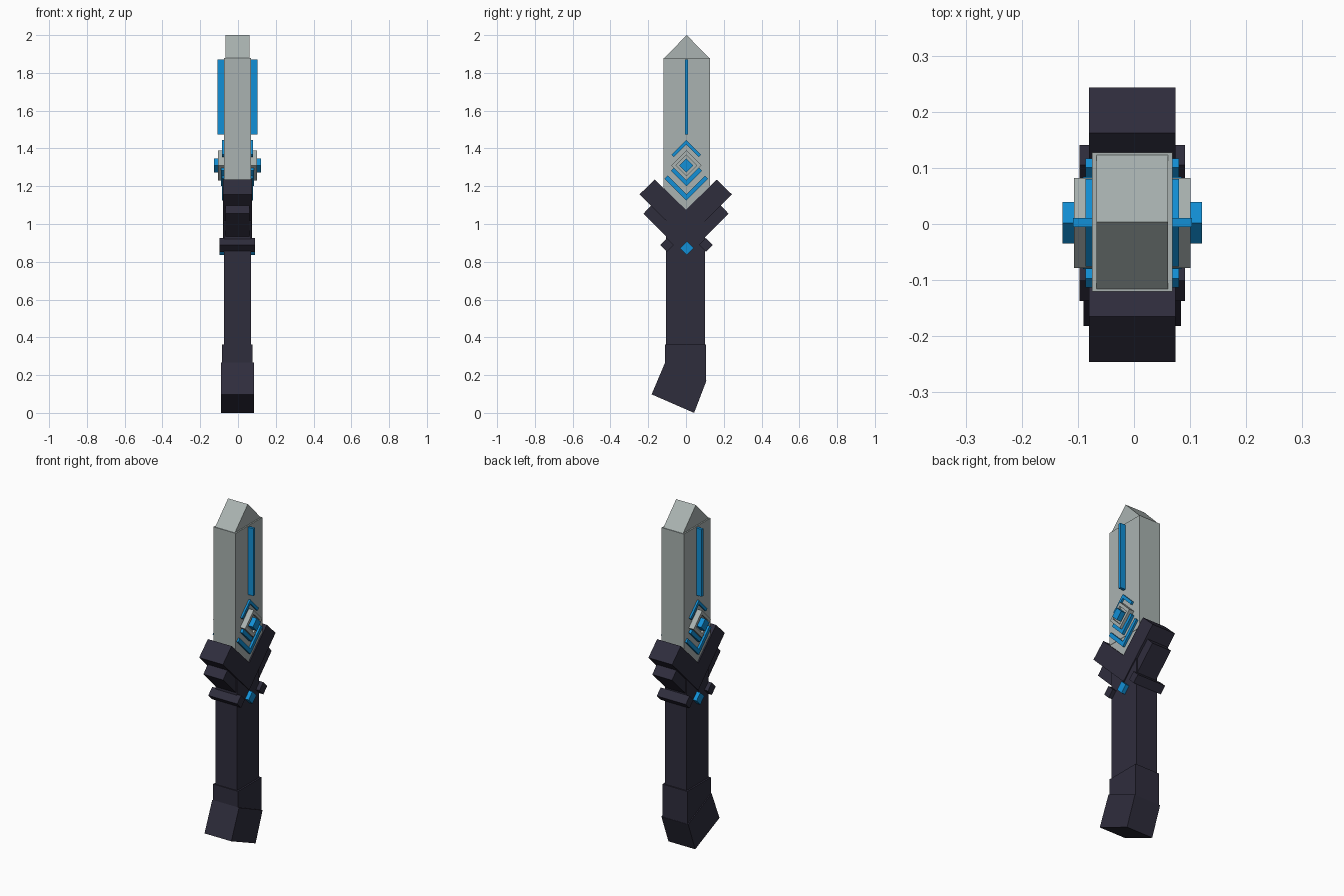
import bpy, bmesh

if "Cube" in bpy.data.objects:
    bpy.data.objects.remove(bpy.data.objects["Cube"])


def material(name, rgb):
    m = bpy.data.materials.new(name)
    m.diffuse_color = (*rgb, 1)
    m.use_nodes = True
    m.node_tree.nodes["Principled BSDF"].inputs["Base Color"].default_value = m.diffuse_color
    return m


STEEL = material("pale steel", (0.40, 0.45, 0.44))
DARK = material("dark violet grey", (0.028, 0.026, 0.046))
BLUE = material("bright blue", (0.006, 0.28, 0.68))
MID = -0.003  # x of the blade's middle plane


def slab(name, outline, half, mat):
    """Side outline of (y, z) points, extruded across x to both sides."""
    bm = bmesh.new()
    face = bm.faces.new([bm.verts.new((MID - half, y, z)) for y, z in outline])
    ext = bmesh.ops.extrude_face_region(bm, geom=[face])
    moved = [g for g in ext["geom"] if isinstance(g, bmesh.types.BMVert)]
    bmesh.ops.translate(bm, vec=(2 * half, 0, 0), verts=moved)
    bmesh.ops.recalc_face_normals(bm, faces=bm.faces[:])
    me = bpy.data.meshes.new(name)
    bm.to_mesh(me)
    bm.free()
    me.materials.append(mat)
    ob = bpy.data.objects.new(name, me)
    bpy.context.collection.objects.link(ob)
    return ob


def diamond(name, y, z, r, half, mat):
    return slab(name, [(y - r, z), (y, z - r), (y + r, z), (y, z + r)], half, mat)


def chevron(name, apex, width, thick, up, half, mat, y=0.002):
    """45 degree chevron with its apex at height apex; up = 1 points upward."""
    t = thick / 2
    pts = [(0, apex), (width, apex - up * width), (width - t, apex - up * (width + t)),
           (0, apex - up * thick), (t - width, apex - up * (width + t)),
           (-width, apex - up * width)]
    return slab(name, [(y + a, b) for a, b in pts], half, mat)


# Blade: body plus slightly narrower point and root
slab("blade", [(-0.12, 1.19), (0.127, 1.19), (0.127, 1.878), (-0.12, 1.878)], 0.072, STEEL)
slab("blade_tip", [(-0.118, 1.876), (0.125, 1.876), (0.004, 2.0)], 0.064, STEEL)
slab("blade_root", [(-0.12, 1.192), (0.0, 1.07), (0.127, 1.192)], 0.070, STEEL)
slab("blade_strip", [(-0.005, 1.475), (0.011, 1.475), (0.011, 1.87), (-0.005, 1.87)], 0.106, BLUE)

# Emblem: stacked diamonds and chevrons showing on both cheeks
diamond("emblem_plate", 0.002, 1.31, 0.078, 0.092, STEEL)
chevron("emblem_frame_top", 1.39, 0.08, 0.025, 1, 0.104, STEEL)
chevron("emblem_frame_bottom", 1.23, 0.08, 0.025, -1, 0.104, STEEL)
diamond("emblem_gem", 0.002, 1.31, 0.037, 0.124, BLUE)
chevron("emblem_chevron_top", 1.445, 0.078, 0.024, 1, 0.083, BLUE)
chevron("emblem_chevron_middle", 1.20, 0.082, 0.03, -1, 0.088, BLUE)
chevron("emblem_chevron_bottom", 1.125, 0.115, 0.032, -1, 0.083, BLUE)

# Guard: V shaped arms with shorter, thinner arms beneath
slab("guard", [(0, 1.075), (0.162, 1.235), (0.243, 1.157), (0.0, 0.914),
               (-0.246, 1.157), (-0.165, 1.235)], 0.077, DARK)
for side, label in ((-1, "front"), (1, "back")):
    slab(label + "_lower_arm", [(side * y, z) for y, z in
         ((0.225, 1.055), (0.183, 1.1), (0.05, 0.967), (0.092, 0.922))], 0.064, DARK)
    diamond(label + "_crossbar", side * 0.103 + 0.002, 0.889, 0.036, 0.094, DARK)
diamond("handle_gem", 0.005, 0.872, 0.036, 0.094, BLUE)

# Handle and bent pommel
slab("handle", [(-0.105, 0.3), (0.1, 0.3), (0.1, 1.06), (-0.105, 1.06)], 0.071, DARK)
slab("pommel_collar", [(-0.11, 0.26), (0.107, 0.17), (0.107, 0.362), (-0.11, 0.362)], 0.081, DARK)
slab("pommel", [(-0.182, 0.098), (0.043, 0.0), (0.108, 0.17), (-0.11, 0.268)], 0.087, DARK)
